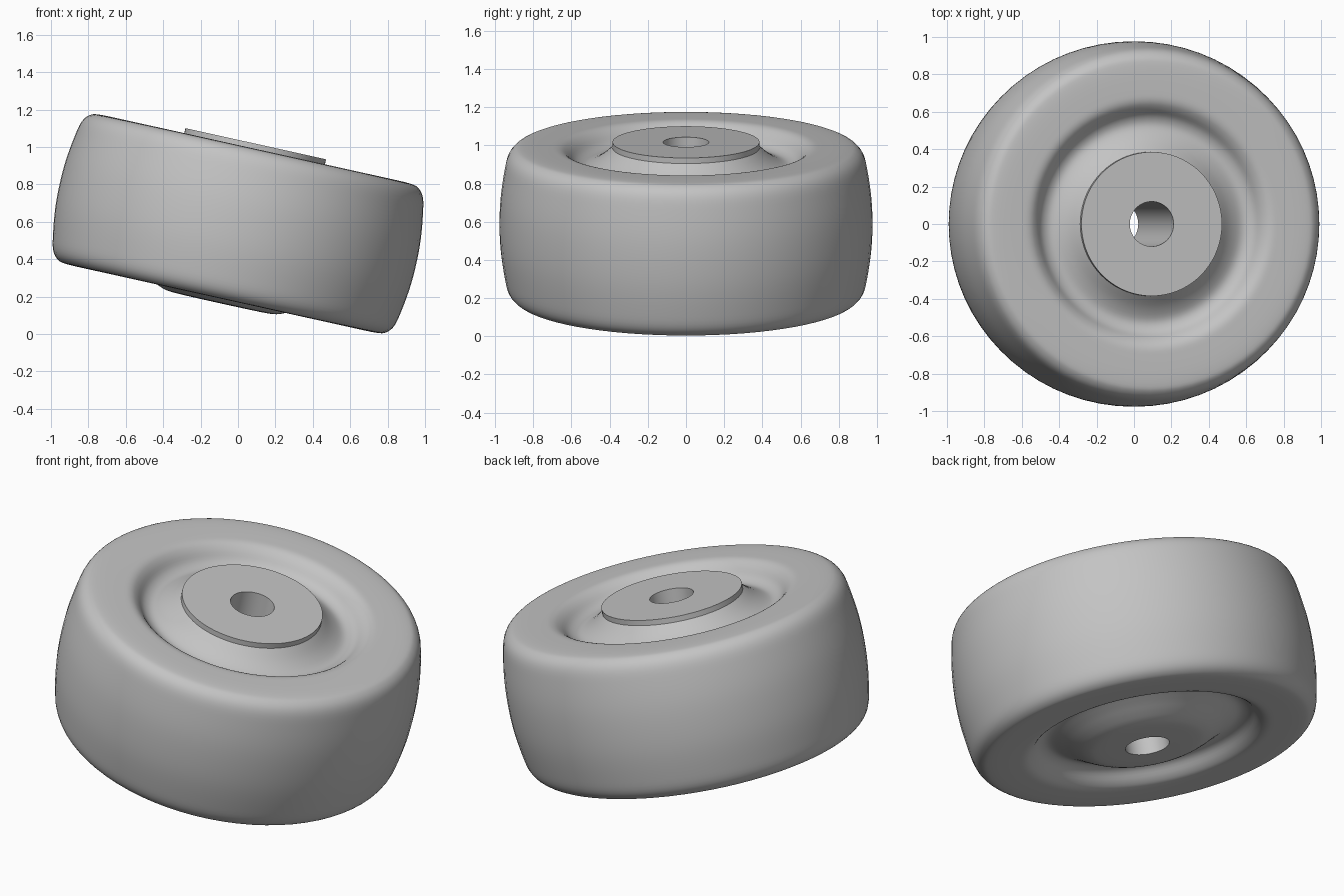
import bpy
import bmesh
import math
from mathutils import Matrix, Vector

SEGMENTS = 72
TILT = math.radians(12.5)
CENTRE_Z = 0.59
BORE = 0.12

cube = bpy.data.objects.get("Cube")
if cube:
    bpy.data.objects.remove(cube, do_unlink=True)

# Material
grey = bpy.data.materials.new("plain grey")
grey.use_nodes = True
colour = (0.55, 0.55, 0.55, 1)
grey.diffuse_color = colour
grey.node_tree.nodes["Principled BSDF"].inputs["Base Color"].default_value = colour


def soft(points, steps=4):
    """Smooth curve through the (radius, height) points."""
    p = [Vector(q) for q in points]
    p = [p[0]] + p + [p[-1]]
    out = []
    for a, b, c, d in zip(p, p[1:], p[2:], p[3:]):
        for i in range(steps):
            t = i / steps
            out.append(0.5 * (2 * b + (c - a) * t + (2 * a - 5 * b + 4 * c - d) * t * t
                              + (3 * b - a - 3 * c + d) * t ** 3))
    return out + [p[-1]]


def lathe(name, profile):
    """Revolve a closed (radius, height) outline around z."""
    bm = bmesh.new()
    rings = []
    for r, h in profile:
        rings.append([bm.verts.new((r * math.cos(a), r * math.sin(a), h))
                      for a in (math.tau * i / SEGMENTS for i in range(SEGMENTS))])
    for low, high in zip(rings, rings[1:] + rings[:1]):
        for i in range(SEGMENTS):
            j = (i + 1) % SEGMENTS
            bm.faces.new((low[i], low[j], high[j], high[i]))
    bmesh.ops.recalc_face_normals(bm, faces=bm.faces)
    bm.transform(Matrix.Translation((0, 0, CENTRE_Z)) @ Matrix.Rotation(TILT, 4, 'Y'))
    mesh = bpy.data.meshes.new(name)
    bm.to_mesh(mesh)
    bm.free()
    mesh.materials.append(grey)
    obj = bpy.data.objects.new(name, mesh)
    bpy.context.collection.objects.link(obj)
    bpy.ops.object.select_all(action='DESELECT')
    obj.select_set(True)
    bpy.context.view_layer.objects.active = obj
    bpy.ops.object.shade_smooth_by_angle(angle=math.radians(40))
    return obj


# Groove, side wall and rounded shoulder, from the hub outwards
groove = [(0.45, 0.352), (0.52, 0.318), (0.575, 0.332), (0.62, 0.38), (0.66, 0.405), (0.72, 0.41)]
shoulder = [(0.85, 0.409), (0.9, 0.395), (0.935, 0.35), (0.955, 0.26), (0.972, 0.13)]
half = groove + shoulder

# Rounded hub on the underside, flat sharp-edged hub plate on top
under_hub = [(BORE, 0.436), (0.27, 0.433), (0.33, 0.42), (0.385, 0.392)]
top_hub = [(BORE, 0.438), (0.385, 0.438)]
lower = [(r, -h) for r, h in reversed(under_hub + half)]
outline = top_hub + soft([(0.385, 0.408)] + half + [(0.977, 0)] + lower)

lathe("wheel", outline)
